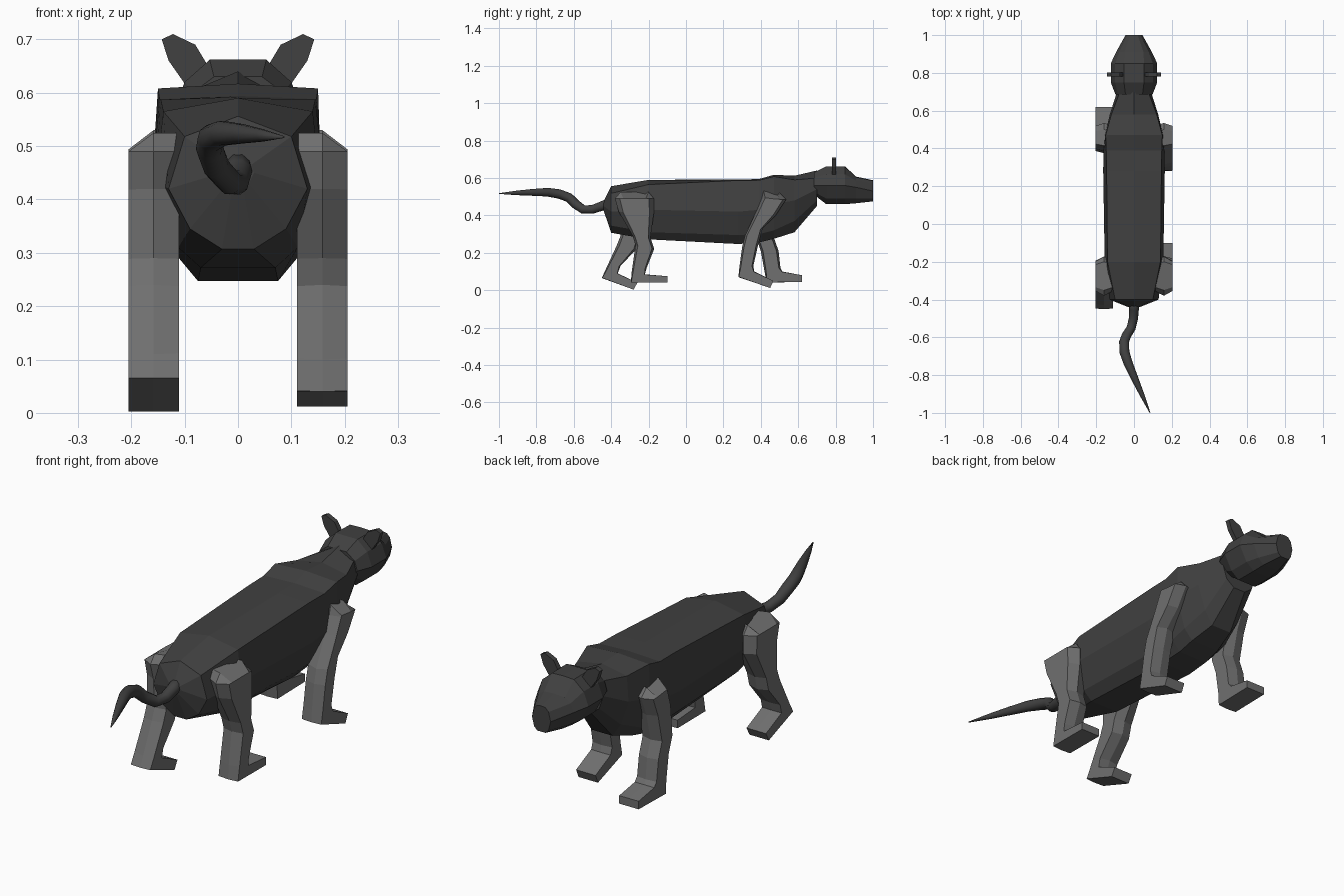
import bpy, bmesh, math
from mathutils import Vector


def material(name, value):
    m = bpy.data.materials.new(name)
    m.diffuse_color = (value, value, value, 1)
    return m


dark_fur = material("dark grey fur", 0.052)
light_fur = material("mid grey fur", 0.16)


def loft(name, rings, mat):
    """Skin a row of equal-length point rings and close both ends."""
    bm = bmesh.new()
    rows = [[bm.verts.new(p) for p in r] for r in rings]
    n = len(rows[0])
    for a, b in zip(rows, rows[1:]):
        for i in range(n):
            j = (i + 1) % n
            bm.faces.new((a[i], a[j], b[j], b[i]))
    bm.faces.new(rows[0])
    bm.faces.new(rows[-1])
    bmesh.ops.recalc_face_normals(bm, faces=bm.faces)
    me = bpy.data.meshes.new(name)
    bm.to_mesh(me)
    bm.free()
    ob = bpy.data.objects.new(name, me)
    bpy.context.collection.objects.link(ob)
    me.materials.append(mat)
    return ob


def mirrored_ring(y, top, half):
    """Full cross-section from a top centre height and right-hand points."""
    return ([(0, y, top)] + [(x, y, z) for x, z in half]
            + [(-x, y, z) for x, z in reversed(half)])


# Body: from rump to neck
body = [
    (-0.44, .475, [(.025, .465), (.03, .45), (.02, .43), (.01, .425)]),
    (-0.40, .556, [(.10, .518), (.13, .42), (.09, .345), (.03, .307)]),
    (-0.20, .590, [(.14, .565), (.155, .43), (.112, .31), (.07, .272)]),
    (0.28, .592, [(.145, .587), (.163, .42), (.115, .295), (.075, .247)]),
    (0.39, .594, [(.147, .588), (.162, .43), (.113, .30), (.072, .255)]),
    (0.47, .617, [(.15, .608), (.155, .46), (.112, .32), (.07, .275)]),
    (0.58, .612, [(.12, .59), (.128, .48), (.09, .37), (.05, .31)]),
    (0.70, .640, [(.075, .60), (.09, .54), (.07, .48), (.03, .45)]),
]
loft("body", [mirrored_ring(*s) for s in body], dark_fur)

# Head: from skull back to muzzle
head = [
    (0.685, .63, [(.045, .63), (.085, .60), (.098, .56), (.07, .525), (.04, .51)]),
    (0.75, .662, [(.053, .662), (.10, .62), (.123, .56), (.085, .49), (.045, .46)]),
    (0.85, .662, [(.053, .66), (.10, .62), (.123, .56), (.085, .49), (.045, .46)]),
    (0.91, .607, [(.05, .604), (.078, .585), (.095, .55), (.07, .49), (.04, .465)]),
    (1.00, .588, [(.02, .585), (.035, .57), (.045, .53), (.035, .49), (.02, .475)]),
]
loft("head", [mirrored_ring(*s) for s in head], dark_fur)

# Ears: thin upright plates
ear = [(.05, .64), (.095, .61), (.13, .66), (.143, .70), (.122, .71), (.08, .69)]
for side, s in (("right", 1), ("left", -1)):
    loft(side + "_ear", [[(s * x, y, z) for x, z in ear] for y in (.78, .802)], dark_fur)


# Legs: each station is a line from the rear edge to the front edge,
# plus how square the section is
def leg(name, side, stations):
    rings = []
    for k, (y0, z0, y1, z1, square) in enumerate(stations):
        a, b = Vector((0, y0, z0)), Vector((0, y1, z1))
        c = (a + b) / 2
        ring = []
        for dx, t in ((-.047, -square), (0, -1), (.047, -square),
                      (.047, square), (0, 1), (-.047, square)):
            p = c + (b - a) / 2 * t
            drop = .035 * (dx > 0) if k == 0 else 0   # outer shoulder sits lower
            ring.append((side * (.158 + dx), p.y, p.z - drop))
        rings.append(ring)
    loft(name, rings, light_fur)


hip = [(-.35, .525, -.20, .525, .8), (-.38, .49, -.172, .49, .75),
       (-.36, .42, -.172, .41, .75)]
leg("right_hind_leg", 1, hip + [
    (-.285, .29, -.19, .28, .75), (-.27, .24, -.17, .22, .75),
    (-.29, .10, -.21, .12, .8), (-.295, .04, -.22, .085, .95),
    (-.10, .04, -.10, .075, 1)])
leg("left_hind_leg", -1, hip + [
    (-.35, .29, -.25, .28, .75), (-.37, .24, -.265, .22, .75),
    (-.43, .11, -.35, .13, .8), (-.45, .065, -.365, .09, .95),
    (-.28, .003, -.26, .04, 1)])

shoulder = [(.415, .53, .50, .52, .8), (.405, .49, .535, .485, .75)]
leg("right_front_leg", 1, shoulder + [
    (.375, .42, .48, .40, .75), (.315, .29, .41, .33, .75),
    (.30, .23, .385, .24, .75), (.285, .12, .36, .13, .8),
    (.28, .07, .365, .10, .95), (.45, .012, .467, .05, 1)])
leg("left_front_leg", -1, shoulder + [
    (.385, .42, .50, .40, .75), (.375, .28, .47, .28, .75),
    (.40, .21, .495, .21, .75), (.42, .10, .505, .12, .8),
    (.43, .04, .515, .10, .95), (.62, .045, .62, .08, 1)])

# Tail: tapering tube, bent down then trailing back
path = [(0, -.40, .47, .028), (0, -.45, .45, .026), (-.003, -.50, .432, .024),
        (-.015, -.55, .432, .024), (-.04, -.59, .46, .025), (-.053, -.625, .495, .026),
        (-.05, -.68, .515, .026), (-.03, -.74, .524, .024), (.005, -.82, .523, .019),
        (.045, -.91, .52, .012), (.085, -1.0, .517, .002)]
rings = []
for i, (x, y, z, r) in enumerate(path):
    before, after = path[max(i - 1, 0)], path[min(i + 1, len(path) - 1)]
    t = (Vector(after[:3]) - Vector(before[:3])).normalized()
    u = t.cross(Vector((0, 0, 1))).normalized()
    v = u.cross(t)
    rings.append([Vector((x, y, z)) + r * (u * math.cos(a) + v * math.sin(a))
                  for a in (2 * math.pi * k / 10 for k in range(10))])
tail = loft("tail", rings, dark_fur)
for p in tail.data.polygons:
    p.use_smooth = True
